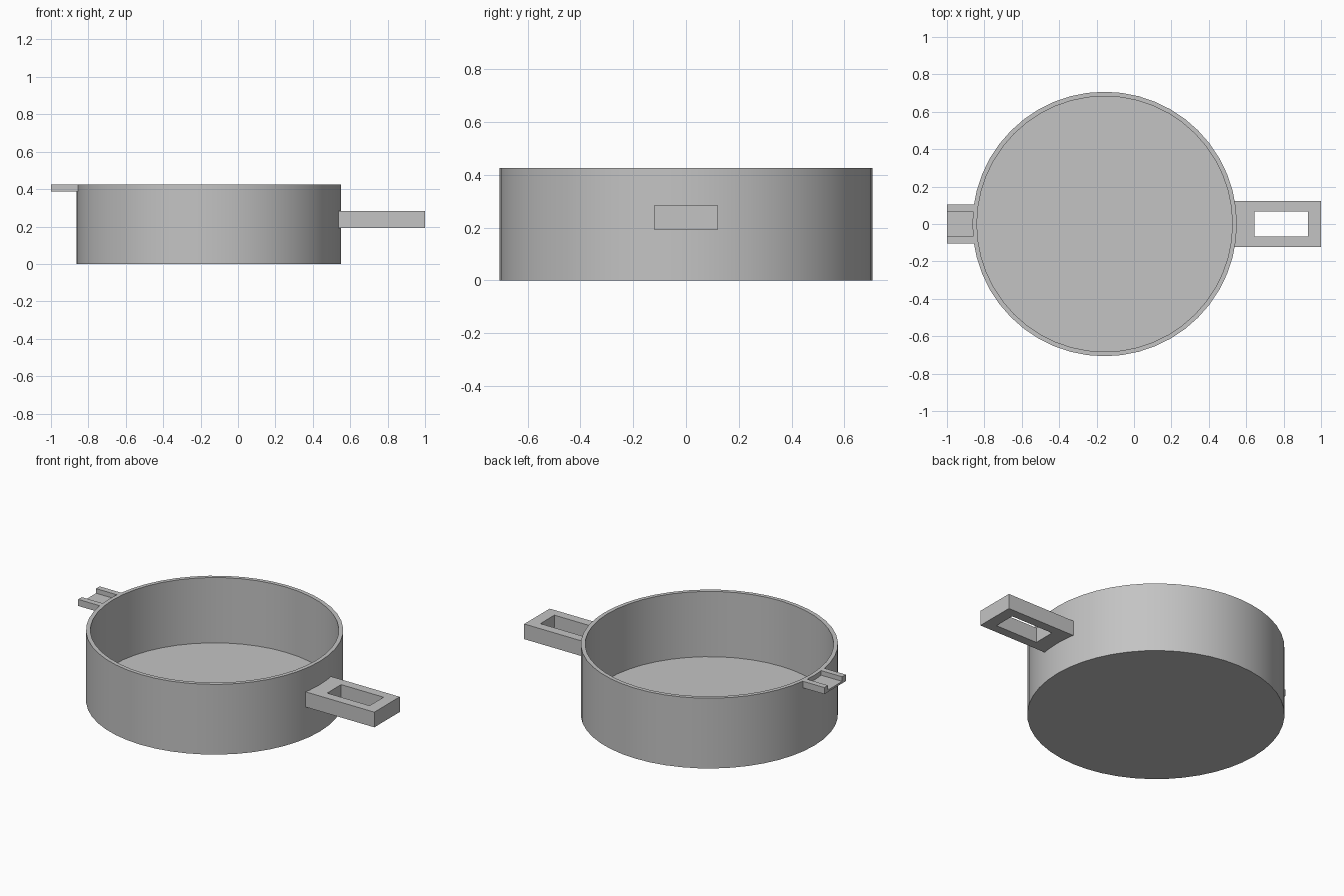
import bpy
import bmesh
import math

cube = bpy.data.objects.get("Cube")
if cube:
    bpy.data.objects.remove(cube, do_unlink=True)

metal = bpy.data.materials.new("grey_metal")
GREY = (0.55, 0.55, 0.55, 1)
metal.use_nodes = True
metal.diffuse_color = GREY
metal.node_tree.nodes["Principled BSDF"].inputs["Base Color"].default_value = GREY

CENTER_X, RADIUS, WALL, HEIGHT, FLOOR = -0.157, 0.707, 0.024, 0.426, 0.03
SIDES = 48


def finish(name, bm):
    """Turn a bmesh into a named, coloured object."""
    bmesh.ops.recalc_face_normals(bm, faces=bm.faces[:])
    mesh = bpy.data.meshes.new(name)
    bm.to_mesh(mesh)
    bm.free()
    mesh.materials.append(metal)
    obj = bpy.data.objects.new(name, mesh)
    bpy.context.collection.objects.link(obj)
    return obj


def extrude(bm, faces, offset):
    """Give flat faces thickness along an offset."""
    result = bmesh.ops.extrude_face_region(bm, geom=faces, use_keep_orig=True)
    moved = [g for g in result["geom"] if isinstance(g, bmesh.types.BMVert)]
    bmesh.ops.translate(bm, verts=moved, vec=offset)


# Pan body: stacked rings from the base, over the rim and down to the floor
bm = bmesh.new()
inner = RADIUS - WALL
rings = []
for r, z in [(RADIUS, 0), (RADIUS, HEIGHT), (inner, HEIGHT), (inner, FLOOR)]:
    angles = [math.tau * i / SIDES for i in range(SIDES)]
    rings.append([bm.verts.new((CENTER_X + r * math.cos(a), r * math.sin(a), z))
                  for a in angles])
for low, high in zip(rings, rings[1:]):
    for i in range(SIDES):
        j = (i + 1) % SIDES
        bm.faces.new((low[i], low[j], high[j], high[i]))
bm.faces.new(rings[0])
bm.faces.new(rings[-1])
body = finish("pan_body", bm)
bpy.context.view_layer.objects.active = body
body.select_set(True)
bpy.ops.object.shade_smooth_by_angle(angle=math.radians(30))
body.select_set(False)

# Handle: rectangular frame with a slot through it
bm = bmesh.new()


def rectangle(x0, x1, half_y, z):
    return [bm.verts.new(p + (z,)) for p in
            [(x0, -half_y), (x1, -half_y), (x1, half_y), (x0, half_y)]]


outer = rectangle(0.532, 1.0, 0.122, 0.192)
slot = rectangle(0.645, 0.93, 0.067, 0.192)
faces = [bm.faces.new((outer[i], outer[(i + 1) % 4], slot[(i + 1) % 4], slot[i]))
         for i in range(4)]
extrude(bm, faces, (0, 0, 0.092))
finish("handle", bm)

# Pouring spout: open channel at the rim
bm = bmesh.new()
half = [(0.103, 0.386), (0.103, HEIGHT), (0.068, HEIGHT), (0.068, 0.398)]
profile = half + [(-y, z) for y, z in reversed(half)]
face = bm.faces.new([bm.verts.new((-1.0, y, z)) for y, z in profile])
extrude(bm, [face], (0.152, 0, 0))
finish("pouring_spout", bm)
